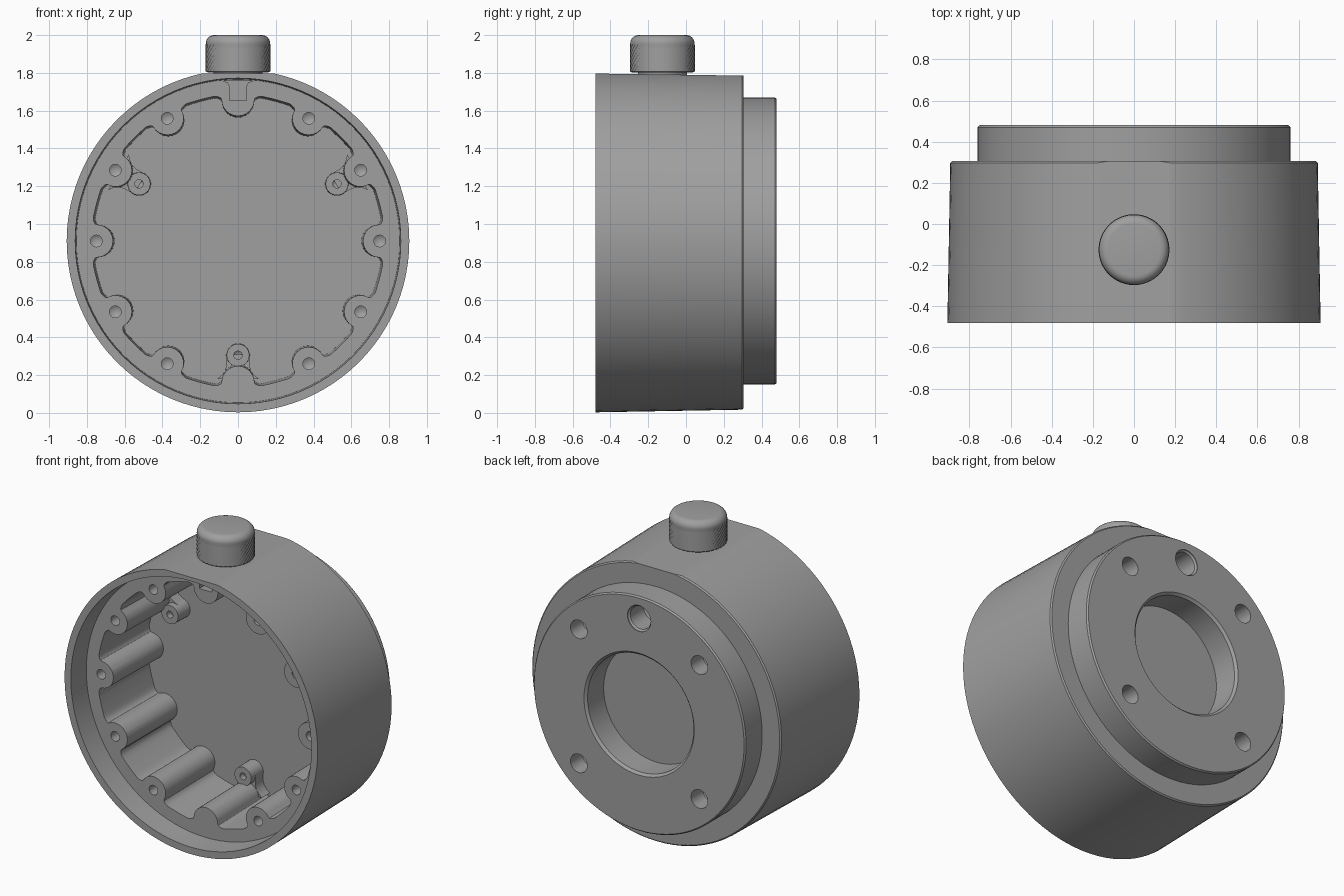
import bpy, bmesh
from math import sin, cos, pi, radians, atan2, hypot
from mathutils import Vector, Matrix

if "Cube" in bpy.data.objects:
    bpy.data.objects.remove(bpy.data.objects["Cube"])

CZ = 0.91          # height of the housing axis
LEDGE = -0.33      # sealing ledge inside the front lip
FLOOR = 0.17       # cavity floor


def lathe(bm, profile, n, origin=(0, 0, 0), axis='Y', knurl=0.0, rows=()):
    """Revolve (radius, height) points; the profile starts and ends on the axis."""
    rings = []
    for j, (r, h) in enumerate(profile):
        ring = []
        for i in range(1 if r == 0 else n):
            a = 2 * pi * i / n
            rr = r - knurl if j in rows and (i + j) % 2 else r
            p = (rr * cos(a), h, rr * sin(a)) if axis == 'Y' else (rr * cos(a), rr * sin(a), h)
            ring.append(bm.verts.new(Vector(p) + Vector(origin)))
        rings.append(ring)
    for a, b in zip(rings, rings[1:]):
        for i in range(n):
            k = (i + 1) % n
            quad = [a[i % len(a)], a[k % len(a)], b[k % len(b)], b[i % len(b)]]
            bm.faces.new(list(dict.fromkeys(quad)))


def prism(bm, outline, y0, y1, scale=1.0):
    """Extrude an (x, z) outline along y, centred on the housing axis."""
    a = [bm.verts.new((x, y0, CZ + z)) for x, z in outline]
    b = [bm.verts.new((x * scale, y1, CZ + z * scale)) for x, z in outline]
    bm.faces.new(a)
    bm.faces.new(b[::-1])
    for i in range(len(a)):
        k = (i + 1) % len(a)
        bm.faces.new((a[i], b[i], b[k], a[k]))


grey = bpy.data.materials.new("dark_grey")
grey.diffuse_color = (0.35, 0.35, 0.35, 1)
grey.use_nodes = True
grey.node_tree.nodes["Principled BSDF"].inputs["Base Color"].default_value = grey.diffuse_color


def finish(name, bm):
    bmesh.ops.recalc_face_normals(bm, faces=bm.faces[:])
    me = bpy.data.meshes.new(name)
    bm.to_mesh(me)
    bm.free()
    me.materials.append(grey)
    ob = bpy.data.objects.new(name, me)
    bpy.context.collection.objects.link(ob)
    return ob


def activate(ob):
    bpy.ops.object.select_all(action='DESELECT')
    ob.select_set(True)
    bpy.context.view_layer.objects.active = ob


def smooth(ob, angle=30):
    activate(ob)
    bpy.ops.object.shade_smooth_by_angle(angle=radians(angle))


def cut(ob, bm):
    cutter = finish("cutter", bm)
    cutter.hide_render = True
    mod = ob.modifiers.new("cut", 'BOOLEAN')
    mod.operation, mod.solver, mod.object = 'DIFFERENCE', 'EXACT', cutter
    activate(ob)
    bpy.ops.object.modifier_apply(modifier=mod.name)
    bpy.data.objects.remove(cutter)


# Housing: tapered drum with front lip, rear flange and rear recess
bm = bmesh.new()
lathe(bm, [(0, LEDGE), (0.856, LEDGE), (0.862, -0.48), (0.907, -0.48), (0.893, 0.297),
           (0.885, 0.305), (0.76, 0.305), (0.76, 0.47), (0.752, 0.48), (0.395, 0.48),
           (0.38, 0.465), (0.38, 0.30), (0, 0.30)], 96, (0, 0, CZ))
housing = finish("housing", bm)

# Flat on top under the knob
bm = bmesh.new()
bmesh.ops.create_cube(bm, size=1, matrix=Matrix.Translation((0, -0.09, 1.791))
                      @ Matrix.Rotation(-0.014, 4, 'X') @ Matrix.Translation((0, 0, 0.25))
                      @ Matrix.Diagonal((1, 1.2, 0.5, 1)))
cut(housing, bm)

# Cavity with twelve scalloped bosses (u = along rim, v = outward)
half = [(0.087 * sin(t), 0.75 - 0.087 * cos(t)) for t in [radians(15 * i) for i in range(1, 7)]]
half += [(0.127 - 0.04 * cos(t), 0.75 + 0.017 * sin(t)) for t in [radians(22.5 * i) for i in range(1, 5)]]
lobe = [(-u, v) for u, v in reversed(half)] + [(0, 0.663)] + half
outline = []
for k in range(12):
    base = radians(30 * k)
    for u, v in lobe:
        a, r = base + atan2(u, v), hypot(u, v)
        outline.append((r * cos(a), r * sin(a)))
    for d in (11.5, 13.5, 16.5, 18.5):
        a = base + radians(d)
        outline.append((0.776 * cos(a), 0.776 * sin(a)))
bm = bmesh.new()
prism(bm, outline, -0.40, FLOOR, 0.985)
cut(housing, bm)

# Screw holes: ten in the ledge, four plus one larger port in the rear flange
bm = bmesh.new()
for k in range(12):
    if k not in (3, 9):
        a = radians(30 * k)
        lathe(bm, [(0, LEDGE - 0.03), (0.031, LEDGE - 0.03), (0.031, LEDGE + 0.12), (0, LEDGE + 0.14)],
              20, (0.75 * cos(a), 0, CZ + 0.75 * sin(a)))
for sx in (-1, 1):
    for sz in (-1, 1):
        lathe(bm, [(0, 0.5), (0.06, 0.5), (0.06, 0.36), (0, 0.33)], 24,
              (0.432 * sx, 0, CZ + 0.434 * sz))
lathe(bm, [(0, 0.5), (0.084, 0.5), (0.084, 0.475), (0.074, 0.465), (0.074, 0.33), (0, 0.30)],
      28, (0, 0, CZ + 0.62))
cut(housing, bm)

# Flared notch in the ledge below the knob
notch = [(0.045, 0.745), (0.045, 0.82), (0.055, 0.84), (0.085, 0.848)]
bm = bmesh.new()
prism(bm, notch + [(-x, z) for x, z in reversed(notch)], LEDGE - 0.02, LEDGE + 0.06)
cut(housing, bm)
smooth(housing)

# Three mounting posts with flared webs tying them to the bosses
for n, deg in enumerate((30, 150, 270)):
    a = radians(deg)
    c, s = cos(a), sin(a)
    bm = bmesh.new()
    lathe(bm, [(0, 0.12), (0.022, 0.10), (0.022, 0.05), (0.06, 0.05),
               (0.063, FLOOR + 0.01), (0, FLOOR + 0.01)], 28, (0.605 * c, 0, CZ + 0.605 * s))
    smooth(finish("mounting_post_%d" % (n + 1), bm))
    web = [(0.60, 0.061), (0.66, 0.061), (0.69, 0.07), (0.715, 0.09), (0.73, 0.11)]
    web += [(r, -t) for r, t in reversed(web)]
    bm = bmesh.new()
    prism(bm, [(r * c - t * s, r * s + t * c) for r, t in web], 0.09, FLOOR + 0.01)
    smooth(finish("post_web_%d" % (n + 1), bm))

# Knurled knob with rounded top, on a short stem
profile = [(0, 1.74), (0.13, 1.74), (0.13, 1.803), (0.162, 1.803)]
first = len(profile)
profile += [(0.172, 1.808 + 0.0135 * i) for i in range(11)]
rows = range(first, len(profile))
profile += [(0.127 + 0.043 * cos(radians(t)), 1.957 + 0.043 * sin(radians(t)))
            for t in (0, 15, 30, 45, 60, 75, 90)] + [(0, 2.0)]
bm = bmesh.new()
lathe(bm, profile, 72, (0, -0.125, 0), 'Z', 0.008, rows)
smooth(finish("knob", bm), 25)
